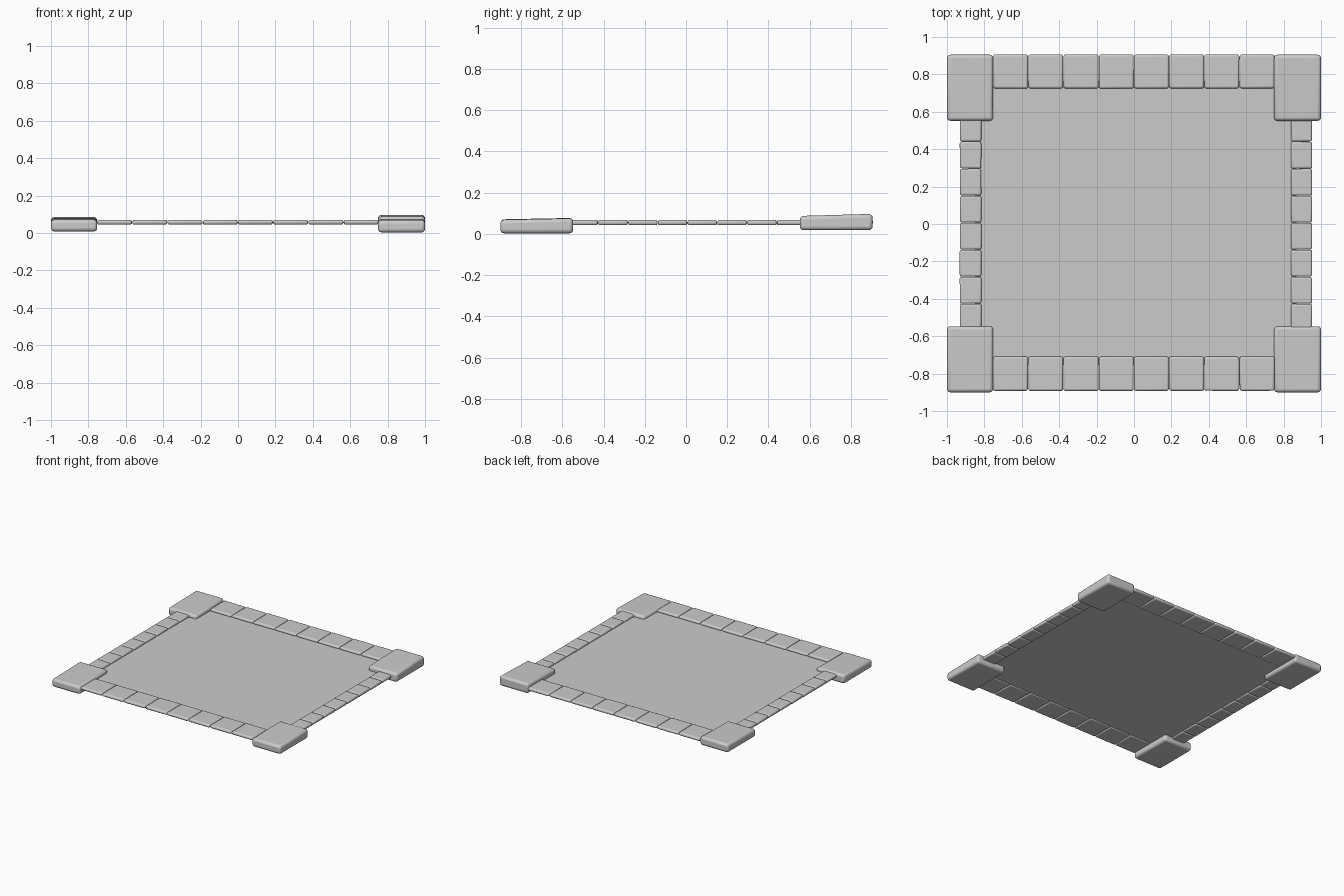
import bpy, bmesh, math, random

if "Cube" in bpy.data.objects:
    bpy.data.objects.remove(bpy.data.objects["Cube"])
random.seed(4)


def stone(name, x0, x1, y0, y1, z0, z1, bevel, jitter=0.0, tilt=0.0, segs=3):
    # rounded slab, optionally uneven and rising towards +y
    bm = bmesh.new()
    bmesh.ops.create_cube(bm, size=1)
    for v in bm.verts:
        s = v.co.copy()
        v.co.x = (x0 + x1) / 2 + s.x * (x1 - x0) + random.uniform(-jitter, jitter)
        v.co.y = (y0 + y1) / 2 + s.y * (y1 - y0) + random.uniform(-jitter, jitter)
        v.co.z = (z0 + z1) / 2 + s.z * (z1 - z0)
        if s.z > 0:
            v.co.z += s.y * tilt
    me = bpy.data.meshes.new(name)
    bm.to_mesh(me)
    bm.free()
    ob = bpy.data.objects.new(name, me)
    bpy.context.collection.objects.link(ob)
    mod = ob.modifiers.new("rounding", 'BEVEL')
    mod.width = bevel
    mod.segments = segs
    bpy.ops.object.select_all(action='DESELECT')
    bpy.context.view_layer.objects.active = ob
    ob.select_set(True)
    bpy.ops.object.shade_smooth_by_angle(angle=math.radians(40))
    return ob


# corner slabs: front pair lower, back pair higher
stone("corner_front_left", -1, -0.753, -0.9, -0.547, 0.008, 0.074, 0.018, 0, 0.007)
stone("corner_front_right", 0.749, 1, -0.9, -0.547, 0.003, 0.072, 0.018, 0, 0.007)
stone("corner_back_left", -1, -0.753, 0.552, 0.905, 0.018, 0.082, 0.018, 0, 0.007)
stone("corner_back_right", 0.749, 1, 0.552, 0.905, 0.018, 0.092, 0.018, 0, 0.01)

# edging stones along front and back
pitch = 1.506 / 8
for i in range(8):
    x = -0.754 + i * pitch
    for name, y0, y1 in (("front", -0.892, -0.709), ("back", 0.725, 0.906)):
        stone(f"edging_{name}_{i}", x + 0.001, x + pitch - 0.001, y0, y1,
              0.045, 0.070, 0.011, 0.001)

# smaller edging stones along both sides
pitch = 0.1445
for i in range(8):
    y = -0.571 + i * pitch
    for name, x0, x1 in (("left", -0.931, -0.816), ("right", 0.839, 0.952)):
        stone(f"edging_{name}_{i}", x0, x1, y + 0.001, y + pitch - 0.001,
              0.042, 0.068, 0.010, 0.001)

# thin floor sheet tucked under the edging
bpy.ops.mesh.primitive_plane_add(size=1, location=(0.01, 0.005, 0.052))
floor = bpy.context.object
floor.name = "floor_sheet"
floor.scale = (1.72, 1.52, 1)
